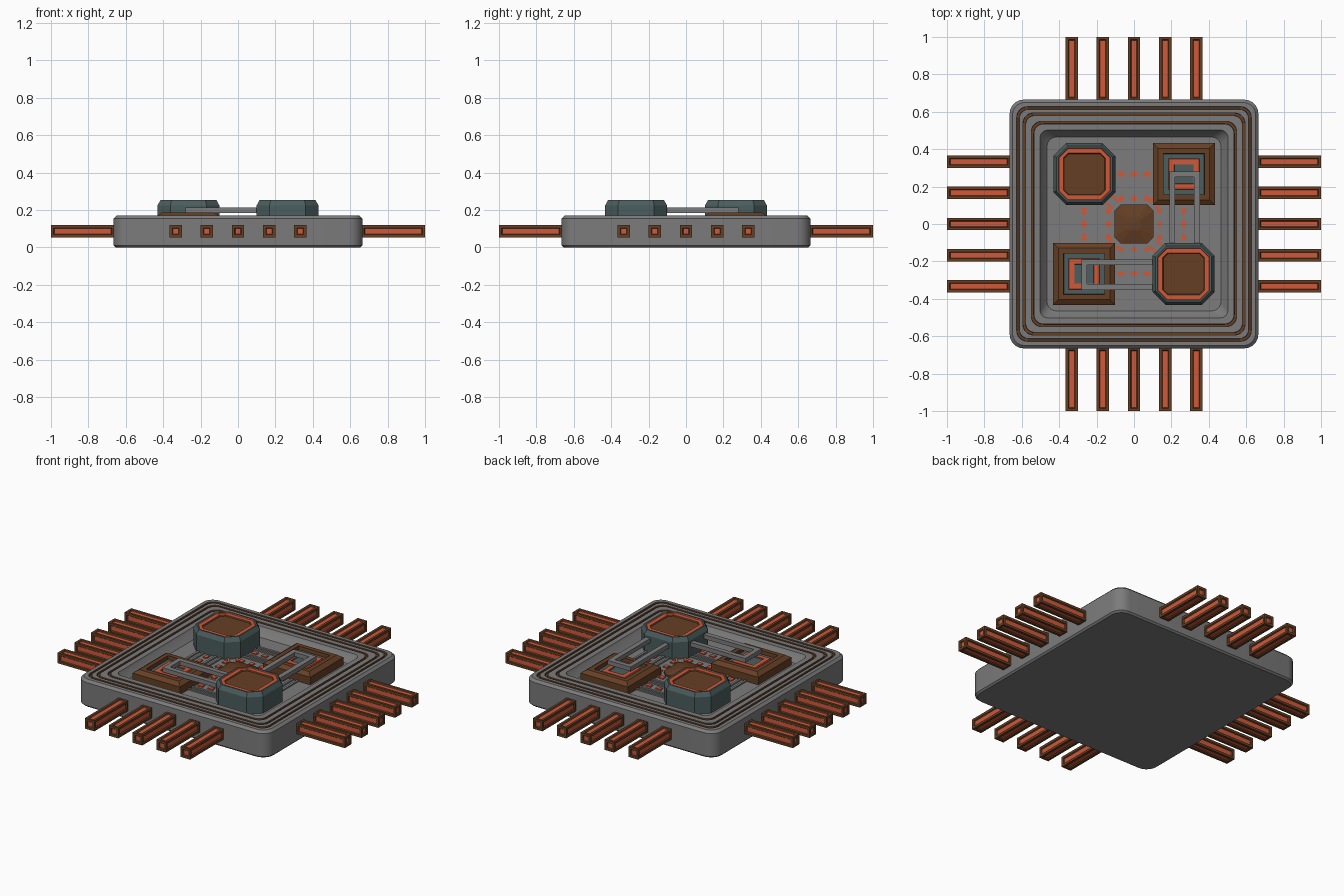
import bpy, bmesh, math
from mathutils import Matrix, Vector

if "Cube" in bpy.data.objects:
    bpy.data.objects.remove(bpy.data.objects["Cube"])


def mat(name, c):
    m = bpy.data.materials.new(name)
    m.diffuse_color = (*c, 1)
    m.use_nodes = True
    m.node_tree.nodes["Principled BSDF"].inputs["Base Color"].default_value = m.diffuse_color
    return m


GREY, BROWN, RED, TEAL = range(4)
MATS = [mat("casing grey", (0.2, 0.2, 0.2)), mat("bronze brown", (0.13, 0.05, 0.018)),
        mat("copper red", (0.62, 0.1, 0.042)), mat("dark teal", (0.07, 0.11, 0.11))]


def finish(bm, name):
    bmesh.ops.recalc_face_normals(bm, faces=bm.faces[:])
    me = bpy.data.meshes.new(name)
    bm.to_mesh(me)
    bm.free()
    for m in MATS:
        me.materials.append(m)
    ob = bpy.data.objects.new(name, me)
    bpy.context.collection.objects.link(ob)
    return ob


def loft(name, rings, centre=(0, 0), seg=1):
    """Stack of rounded squares: (half size, corner, z, colour of the strip up to the next ring)."""
    bm = bmesh.new()
    loops = []
    for h, c, z, _ in rings:
        pts = []
        for q in range(4):
            for i in range(seg + 1):
                a = math.pi / 2 * (q + (i / seg if seg else 0.5))
                sx = 1 if q in (0, 3) else -1
                sy = 1 if q in (0, 1) else -1
                k = c if seg else 0
                pts.append(bm.verts.new((centre[0] + sx * (h - k) + k * math.cos(a),
                                         centre[1] + sy * (h - k) + k * math.sin(a), z)))
        loops.append(pts)
    n = len(loops[0])
    bm.faces.new(loops[0][::-1]).material_index = rings[0][3]
    for a, b, r in zip(loops, loops[1:], rings):
        for i in range(n):
            j = (i + 1) % n
            bm.faces.new((a[i], a[j], b[j], b[i])).material_index = r[3]
    bm.faces.new(loops[-1]).material_index = rings[-1][3]
    return finish(bm, name)


def boxes(name, spans, colour):
    """One object from boxes (x0, x1, y0, y1, z0, z1)."""
    bm = bmesh.new()
    for x0, x1, y0, y1, z0, z1 in spans:
        m = Matrix.Translation(((x0 + x1) / 2, (y0 + y1) / 2, (z0 + z1) / 2)) @ \
            Matrix.Diagonal((x1 - x0, y1 - y0, z1 - z0, 1))
        bmesh.ops.create_cube(bm, size=1, matrix=m)
    for f in bm.faces:
        f.material_index = colour
    return finish(bm, name)


FLOOR = 0.12

# Casing: rounded tray with three coloured grooves around a sunken floor
rings = [(0.655, 0.07, 0, GREY), (0.665, 0.075, 0.01, GREY), (0.665, 0.075, 0.155, GREY),
         (0.65, 0.065, 0.17, GREY)]
for g in (0.62, 0.587, 0.542):
    rings += [(g + 0.007, 0.055, 0.17, BROWN), (g + 0.006, 0.055, 0.158, BROWN),
              (g - 0.006, 0.05, 0.158, BROWN), (g - 0.007, 0.05, 0.17, GREY)]
rings += [(0.502, 0.04, 0.17, GREY), (0.495, 0.04, 0.155, GREY), (0.465, 0.05, FLOOR, GREY)]
casing = loft("casing", rings, seg=5)
bpy.context.view_layer.objects.active = casing
casing.select_set(True)
bpy.ops.object.shade_smooth_by_angle(angle=math.radians(30))

# Leads: bars with a sunken red stripe on every long face and the tip
for side in range(4):
    rot = Matrix.Rotation(side * math.pi / 2, 4, 'Z')
    for i in range(-2, 3):
        bm = bmesh.new()
        m = rot @ Matrix.Translation((0.83, i / 6, 0.086)) @ Matrix.Diagonal((0.34, 0.066, 0.066, 1))
        bmesh.ops.create_cube(bm, size=1, matrix=m)
        out = rot @ Vector((1, 0, 0))
        bm.normal_update()
        for f in bm.faces:
            f.material_index = BROWN
        fs = [f for f in bm.faces if f.normal.dot(out) > -0.5]
        bmesh.ops.inset_individual(bm, faces=fs, thickness=0.021)
        bmesh.ops.inset_individual(bm, faces=fs, thickness=0.006, depth=-0.006)
        for f in fs:
            f.material_index = RED
        finish(bm, f"lead_{side}_{i + 2}")

# Octagonal capacitors on one diagonal
for s in (-1, 1):
    loft("octagon_block", [(0.165, 0.068, FLOOR - 0.002, TEAL), (0.165, 0.068, 0.225, TEAL),
                           (0.15, 0.06, 0.252, TEAL), (0.14, 0.052, 0.252, RED),
                           (0.137, 0.05, 0.247, RED), (0.112, 0.026, 0.247, BROWN),
                           (0.108, 0.024, 0.24, BROWN), (0.1, 0.02, 0.24, BROWN)],
         (s * 0.265, -s * 0.267))

# Square sockets on the other diagonal
for s in (-1, 1):
    loft("square_socket", [(0.165, 0, FLOOR - 0.002, BROWN), (0.165, 0, 0.168, BROWN),
                           (0.138, 0, 0.187, BROWN), (0.11, 0, 0.187, BROWN),
                           (0.108, 0, 0.165, TEAL), (0.082, 0, 0.165, RED),
                           (0.08, 0, 0.172, RED), (0.052, 0, 0.172, TEAL),
                           (0.05, 0, 0.166, TEAL)], (s * 0.267, s * 0.267), seg=0)

# Forked arms from each socket to the lower right block
arm = [(-0.28, 0.12, -0.22, -0.19), (-0.28, 0.12, -0.352, -0.32), (-0.28, -0.25, -0.32, -0.22)]
boxes("arm_left", [(*a, 0.185, 0.212) for a in arm], GREY)
boxes("arm_right", [(-d, -c, -b, -a, 0.185, 0.212) for a, b, c, d in arm], GREY)

# Central raised die: faceted octagonal pyramid on a base
loft("central_die", [(0.105, 0.035, FLOOR - 0.002, BROWN), (0.105, 0.035, FLOOR + 0.012, BROWN),
                     (0.035, 0.012, 0.15, BROWN), (0.004, 0.001, 0.152, BROWN)])

# Thin traces and red contact dashes, repeated on the four sides
for side in range(4):
    rot = Matrix.Rotation(side * math.pi / 2, 4, 'Z')
    tr = [(-0.11, 0.11, y - 0.007, y + 0.007, FLOOR - 0.002, FLOOR + 0.008)
          for y in (0.19, 0.225, 0.31, 0.345)]
    boxes("trace_set", tr, GREY).matrix_world = rot
    d = [(x - 0.018, x + 0.018, 0.255, 0.279, FLOOR - 0.002, FLOOR + 0.007) for x in (-0.07, 0, 0.07)]
    d += [(x - 0.014, x + 0.014, 0.122, 0.15, FLOOR - 0.002, FLOOR + 0.007) for x in (-0.07, 0, 0.07)]
    boxes("contact_dashes", d, RED).matrix_world = rot
    diag = rot @ Matrix.Rotation(math.pi / 4, 4, 'Z')
    boxes("corner_contacts", [(0.14, 0.19, y - 0.007, y + 0.007, FLOOR - 0.002, FLOOR + 0.007)
                              for y in (-0.025, 0.025)], RED).matrix_world = diag
